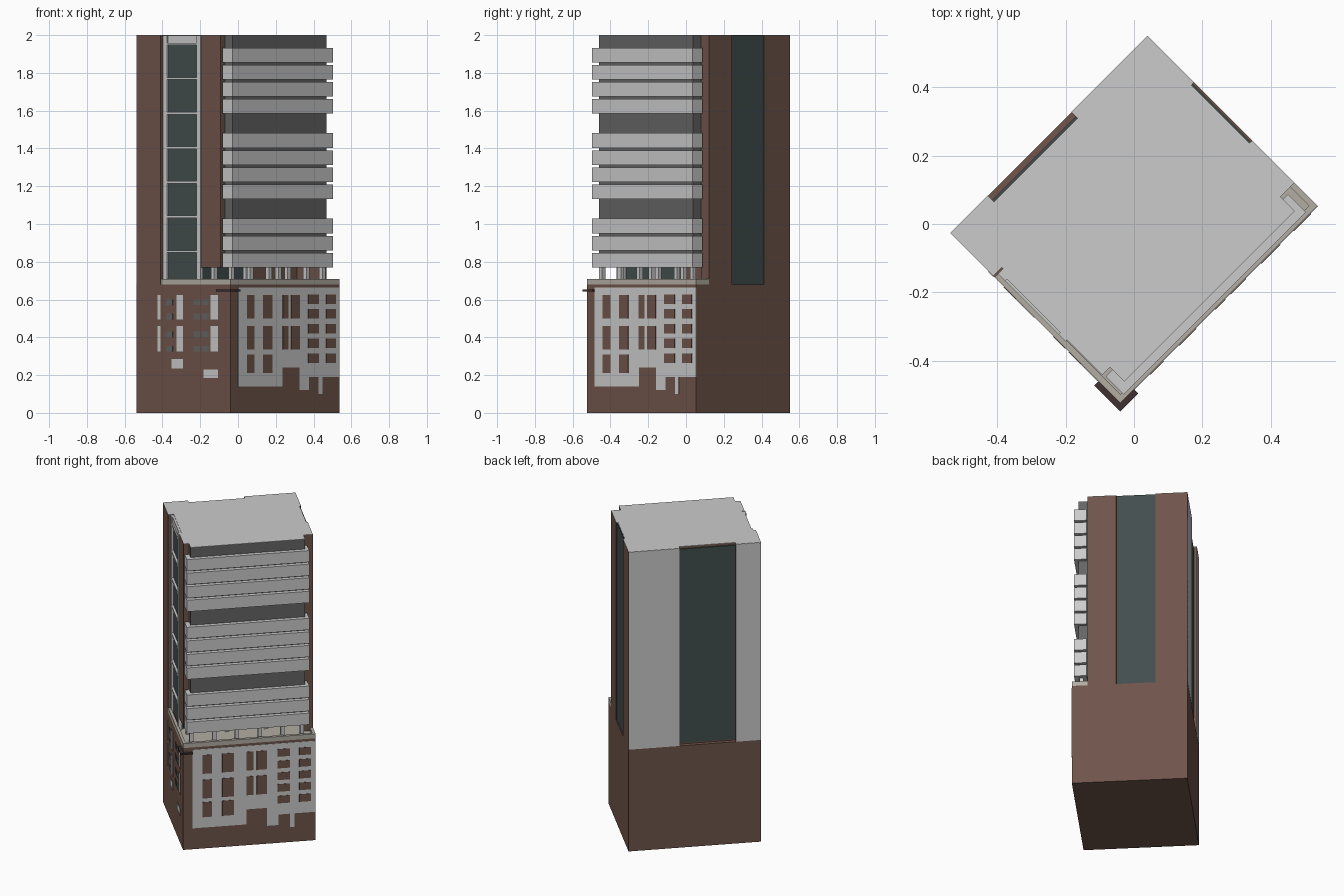
import bpy, bmesh, math

# Plan frame: u runs along the balcony side, v along the entrance side
S = math.sqrt(0.5)
BX, BY = -0.04, -0.523
U, V = 0.815, 0.702


def mat(name, col):
    m = bpy.data.materials.new(name)
    m.diffuse_color = (*col, 1)
    return m


BROWN = mat("brown_cladding", (0.16, 0.09, 0.07))
DARK = mat("dark_brown", (0.05, 0.03, 0.03))
GLASS = mat("dark_glass", (0.055, 0.075, 0.075))
SHADE = mat("dark_grey_wall", (0.13, 0.13, 0.13))
BEIGE = mat("beige_stone", (0.45, 0.42, 0.37))


def prism(name, pts, z0, z1, m=None):
    bm = bmesh.new()
    vs = [bm.verts.new((BX + (u - v) * S, BY + (u + v) * S, z0)) for u, v in pts]
    f = bm.faces.new(vs)
    top = bmesh.ops.extrude_face_region(bm, geom=[f])["geom"]
    for e in top:
        if isinstance(e, bmesh.types.BMVert):
            e.co.z = z1
    bmesh.ops.recalc_face_normals(bm, faces=bm.faces[:])
    me = bpy.data.meshes.new(name)
    bm.to_mesh(me)
    bm.free()
    ob = bpy.data.objects.new(name, me)
    bpy.context.collection.objects.link(ob)
    if m:
        me.materials.append(m)
    return ob


def box(name, u0, u1, v0, v1, z0, z1, m=None):
    return prism(name, [(u0, v0), (u1, v0), (u1, v1), (u0, v1)], z0, z1, m)


# Podium with terrace floor and parapet rim
box("podium", 0, U, 0, V, 0, 0.68, BROWN)
box("terrace_floor", 0.01, U - 0.01, 0.01, 0.3, 0.68, 0.688, BEIGE)
box("parapet_front", 0, U, 0, 0.018, 0.68, 0.71, BEIGE)
box("parapet_left", 0, 0.018, 0.018, 0.52, 0.68, 0.71, BEIGE)
box("parapet_right", U - 0.018, U, 0.018, 0.095, 0.68, 0.71, BEIGE)

# Tower outline with shallow recesses on three sides
R = 0.012
rear = [(U, 0.27), (U - R, 0.27), (U - R, 0.51), (U, 0.51), (U, V),
        (0.50, V), (0.50, V - 0.025), (0.155, V - 0.025), (0.155, V),
        (0, V), (0, 0.525), (0.035, 0.525)]
upper = [(0.02, 0.095), (U, 0.095)] + rear + [(0.035, 0.24), (0.02, 0.24)]
lower = [(0.035, 0.26), (0.76, 0.26), (0.76, 0.095), (U, 0.095)] + rear
prism("tower_lower_storey", lower, 0.68, 0.77, BROWN)
prism("tower", upper, 0.77, 1.997, BROWN)
prism("roof", upper, 1.997, 2.0)
box("balcony_bay_wall", 0.053, 0.757, 0.036, 0.095, 0.77, 1.998, SHADE)
box("balcony_bay_roof", 0.053, 0.757, 0.036, 0.095, 1.998, 2.0)
box("terrace_glazing", 0.035, 0.43, 0.256, 0.26, 0.69, 0.77, GLASS)

# Balcony fronts, one storey left out between groups
for i in range(13):
    if i not in (3, 8):
        z = 0.77 + 0.0905 * i
        box("balcony", 0.025, 0.778, 0.01, 0.085, z, z + 0.077)

# Columns under the overhang
for u in (0.06, 0.2, 0.34, 0.48, 0.62, 0.74):
    box("terrace_column", u - 0.012, u + 0.012, 0.04, 0.064, 0.685, 0.772)
for u in (0.06, 0.3, 0.54):
    box("terrace_rear_column", u - 0.012, u + 0.012, 0.17, 0.194, 0.685, 0.772)

# Recessed glazing bay on the entrance side
box("left_bay_glass", 0.028, 0.036, 0.275, 0.495, 0.69, 1.95, GLASS)
for v in (0.24, 0.49):
    box("left_bay_pier", 0.014, 0.036, v, v + 0.03, 0.69, 1.997)
box("left_bay_lintel", 0.022, 0.036, 0.27, 0.49, 1.95, 1.997)
for i in range(7):
    z = 0.855 + 0.183 * i
    box("left_bay_slab", 0.014, 0.036, 0.27, 0.49, z - 0.006, z + 0.006)

# Glass strip on the right side and rear bay
box("right_glass", U - R - 0.005, U - 0.006, 0.27, 0.51, 0.68, 1.998, GLASS)
box("rear_glass", 0.155, 0.50, V - 0.028, V - 0.018, 0.69, 1.985, GLASS)
for u0, u1 in ((0, 0.155), (0.50, U)):
    box("rear_panel", u0, u1, V - 0.002, V + 0.001, 0.68, 1.998)


# Podium facade on the balcony side: grey panel with brown windows
def facade(name, x0, x1, z0, z1, t, m=None):
    return box(name, (x0 - BX) / S, min((x1 - BX) / S, U), -t, 0.002, z0, z1, m)


for x0, x1, z0 in ((0, 0.235, 0.14), (0.235, 0.325, 0.24), (0.325, 0.375, 0.12),
                   (0.375, 0.54, 0.19)):
    facade("facade_panel", x0, x1, z0, 0.665, 0.002)
facade("facade_drop", 0.425, 0.445, 0.1, 0.19, 0.002)
for x0, x1 in ((0.045, 0.085), (0.13, 0.18), (0.235, 0.265), (0.28, 0.325)):
    for z0, z1 in ((0.21, 0.31), (0.335, 0.46), (0.50, 0.625)):
        if x0 < 0.2 or z0 > 0.3:
            facade("front_window", x0, x1, z0, z1, 0.004, BROWN)
for x0, x1 in ((0.37, 0.425), (0.465, 0.515)):
    for i in range(5):
        facade("small_window", x0, x1, 0.265 + 0.078 * i, 0.315 + 0.078 * i, 0.004, BROWN)


# Podium windows on the entrance side
def side(name, x0, x1, z0, z1, m=None, t=0.002):
    return box(name, -t, 0.002, (BX - x1) / S, (BX - x0) / S, z0, z1, m)


for z0, z1 in ((0.325, 0.46), (0.495, 0.625)):
    side("side_window", -0.425, -0.41, z0, z1)
    side("side_window", -0.325, -0.29, z0, z1)
    side("side_window", -0.145, -0.105, z0, z1)
    for x in (-0.38, -0.235, -0.19):
        for k in (0, 0.075):
            side("side_small_window", x, x + 0.035, z0 + k, z0 + k + 0.03, SHADE)
side("side_canopy", -0.35, -0.29, 0.235, 0.285)
side("side_entrance", -0.18, -0.105, 0.185, 0.23)

# Thin canopy wrapped round the front corner
box("corner_canopy", -0.018, 0.057, -0.018, 0.09, 0.642, 0.652, DARK)
